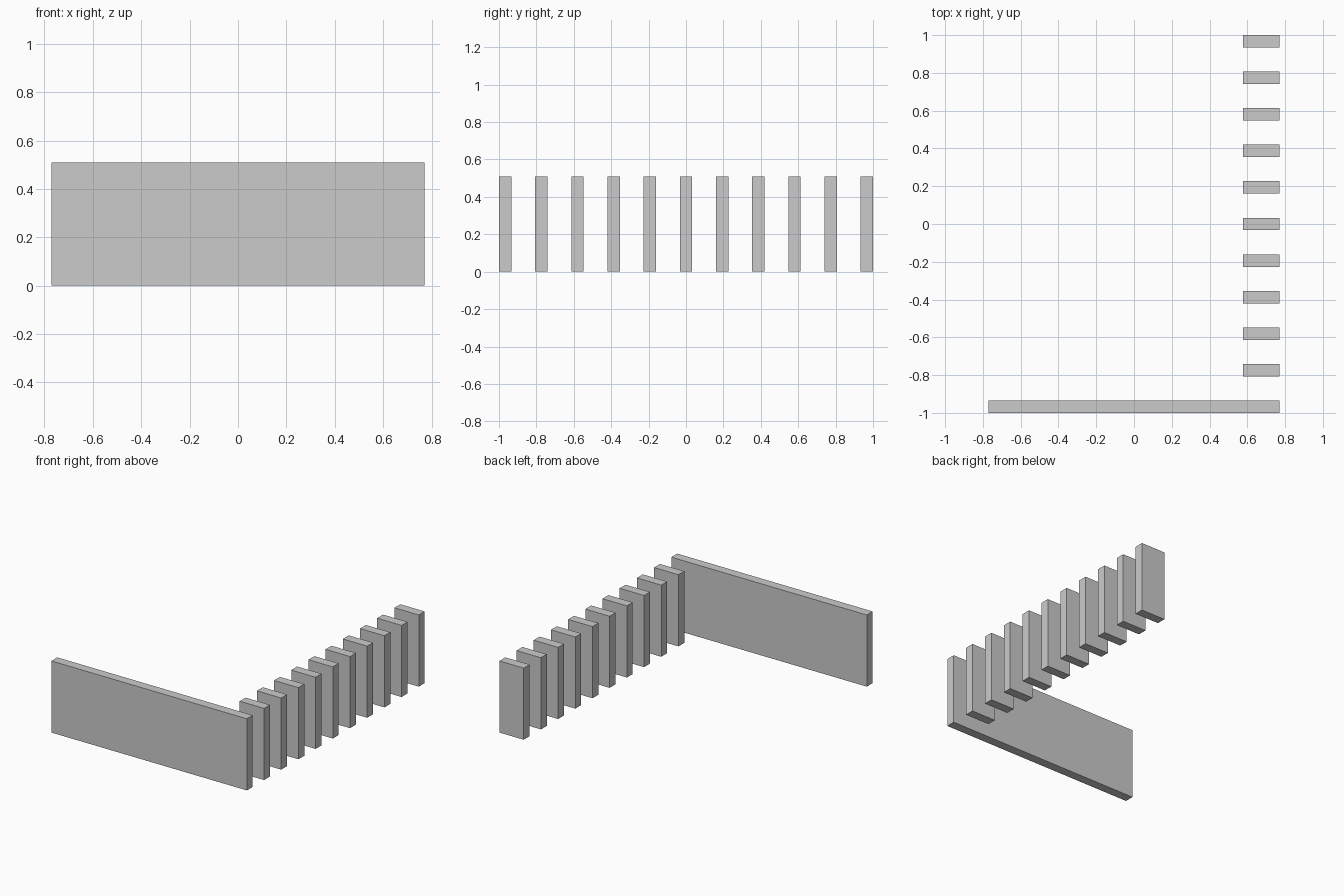
import bpy

if "Cube" in bpy.data.objects:
    bpy.data.objects.remove(bpy.data.objects["Cube"])

HEIGHT = 0.51
THICK = 0.066
HALF_X = 0.77
SLAT_W = 0.192
END_Y = 1 - THICK / 2
PITCH = 2 * END_Y / 10


def panel(name, x_min, x_max, y):
    bpy.ops.mesh.primitive_cube_add(size=1, location=((x_min + x_max) / 2, y, HEIGHT / 2))
    obj = bpy.context.object
    obj.name = name
    obj.scale = (x_max - x_min, THICK, HEIGHT)
    bpy.ops.object.transform_apply(location=False, rotation=False, scale=True)
    return obj


# Long front wall
panel("front_wall", -HALF_X, HALF_X, -END_Y)

# Row of evenly spaced upright slats along the right side
for i in range(1, 11):
    panel(f"side_slat_{i}", HALF_X - SLAT_W, HALF_X, -END_Y + i * PITCH)
